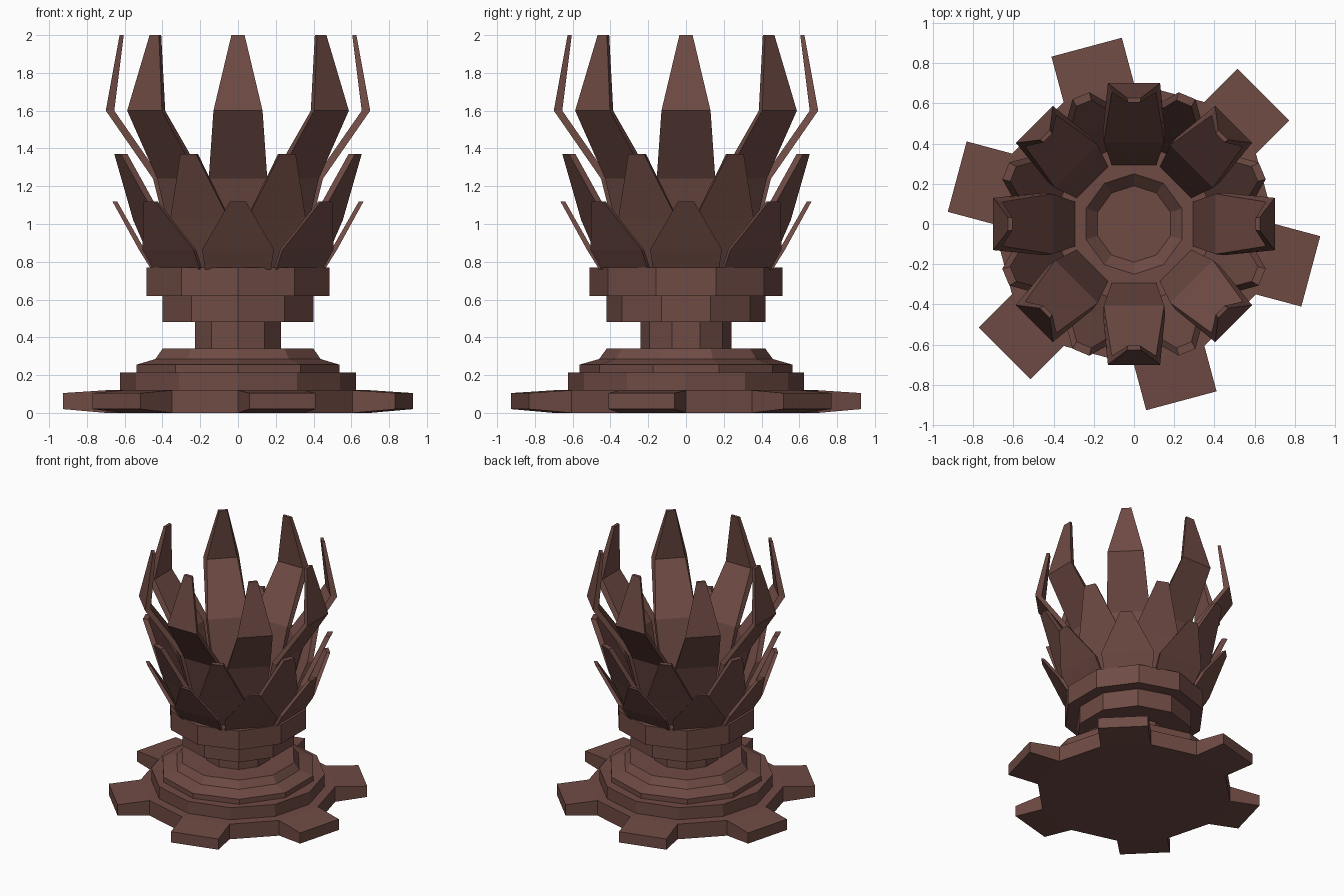
import bpy, math
from mathutils import Matrix, Vector

if "Cube" in bpy.data.objects:
    bpy.data.objects.remove(bpy.data.objects["Cube"])

mat = bpy.data.materials.new("dark_red_brown")
mat.diffuse_color = (0.16, 0.07, 0.058, 1)
mat.use_nodes = True
mat.node_tree.nodes["Principled BSDF"].inputs["Base Color"].default_value = mat.diffuse_color


def make(name, verts, faces):
    me = bpy.data.meshes.new(name)
    me.from_pydata(verts, [], faces)
    me.materials.append(mat)
    ob = bpy.data.objects.new(name, me)
    bpy.context.collection.objects.link(ob)
    return ob


def lathe(name, profile, sides, start):
    """Closed solid from an (r, z) profile, capped at both ends."""
    v, f = [], []
    for r, z in profile:
        for i in range(sides):
            a = math.radians(start + 360 * i / sides)
            v.append((r * math.cos(a), r * math.sin(a), z))
    for k in range(len(profile) - 1):
        for i in range(sides):
            j = (i + 1) % sides
            f.append((k * sides + i, k * sides + j,
                      (k + 1) * sides + j, (k + 1) * sides + i))
    f.append(tuple(reversed(range(sides))))
    f.append(tuple(range((len(profile) - 1) * sides, len(profile) * sides)))
    return make(name, v, f)


def petal_ring(name, stations, start):
    """Eight bent plates; stations are (outer r, inner r, z, outer half width, inner half width)."""
    v, f = [], []
    for n in range(8):
        rot = Matrix.Rotation(math.radians(start + 45 * n), 3, 'Z')
        b = len(v)
        for ro, ri, z, wo, wi in stations:
            for p in ((ro, -wo, z), (ro, wo, z), (ri, wi, z), (ri, -wi, z)):
                v.append(rot @ Vector(p))
        for k in range(len(stations) - 1):
            for i in range(4):
                j = (i + 1) % 4
                f.append((b + 4 * k + i, b + 4 * k + j,
                          b + 4 * k + 4 + j, b + 4 * k + 4 + i))
        e = b + 4 * (len(stations) - 1)
        f += [(b + 3, b + 2, b + 1, b), (e, e + 1, e + 2, e + 3)]
    return make(name, v, f)


# Twelve-sided foot with a step on top
lathe("foot_disc", [(0.70, 0), (0.70, 0.12), (0.625, 0.12), (0.625, 0.215)], 12, 0)

# Six slightly tapered teeth on alternate sides of the foot
w, inner, outer = 0.7 * math.sin(math.pi / 12), 0.7 * math.cos(math.pi / 12), 0.91
for n in range(6):
    rot = Matrix.Rotation(math.radians(45 + 60 * n), 3, 'Z')
    pts = [(inner, -w, 0), (inner, w, 0), (inner, w, 0.12), (inner, -w, 0.12),
           (outer, -w, 0.02), (outer, w, 0.02), (outer, w, 0.105), (outer, -w, 0.105)]
    make("foot_tooth", [rot @ Vector(p) for p in pts],
         [(0, 4, 5, 1), (1, 5, 6, 2), (2, 6, 7, 3), (3, 7, 4, 0), (4, 7, 6, 5)])

# Ten-sided stem, neck, collars and shallow bowl
lathe("stem", [(0.565, 0.21), (0.565, 0.255), (0.46, 0.285), (0.42, 0.34),
               (0.24, 0.34), (0.24, 0.48), (0.42, 0.48), (0.42, 0.62),
               (0.51, 0.62), (0.51, 0.77), (0.25, 0.77), (0.19, 0.71)], 10, 90)

# Three tiers of petals
petal_ring("inner_petals", [(0.33, 0.29, 0.76, 0.12, 0.11),
                            (0.45, 0.405, 1.24, 0.155, 0.15),
                            (0.70, 0.655, 1.60, 0.13, 0.11),
                            (0.627, 0.605, 2.00, 0.035, 0.03)], 0)
petal_ring("middle_petals", [(0.42, 0.38, 0.76, 0.14, 0.13),
                             (0.53, 0.49, 1.02, 0.17, 0.16),
                             (0.69, 0.65, 1.37, 0.045, 0.04)], 22.5)
petal_ring("outer_petals", [(0.46, 0.43, 0.76, 0.175, 0.165),
                            (0.525, 0.495, 0.865, 0.19, 0.18),
                            (0.665, 0.64, 1.12, 0.042, 0.038)], 0)
